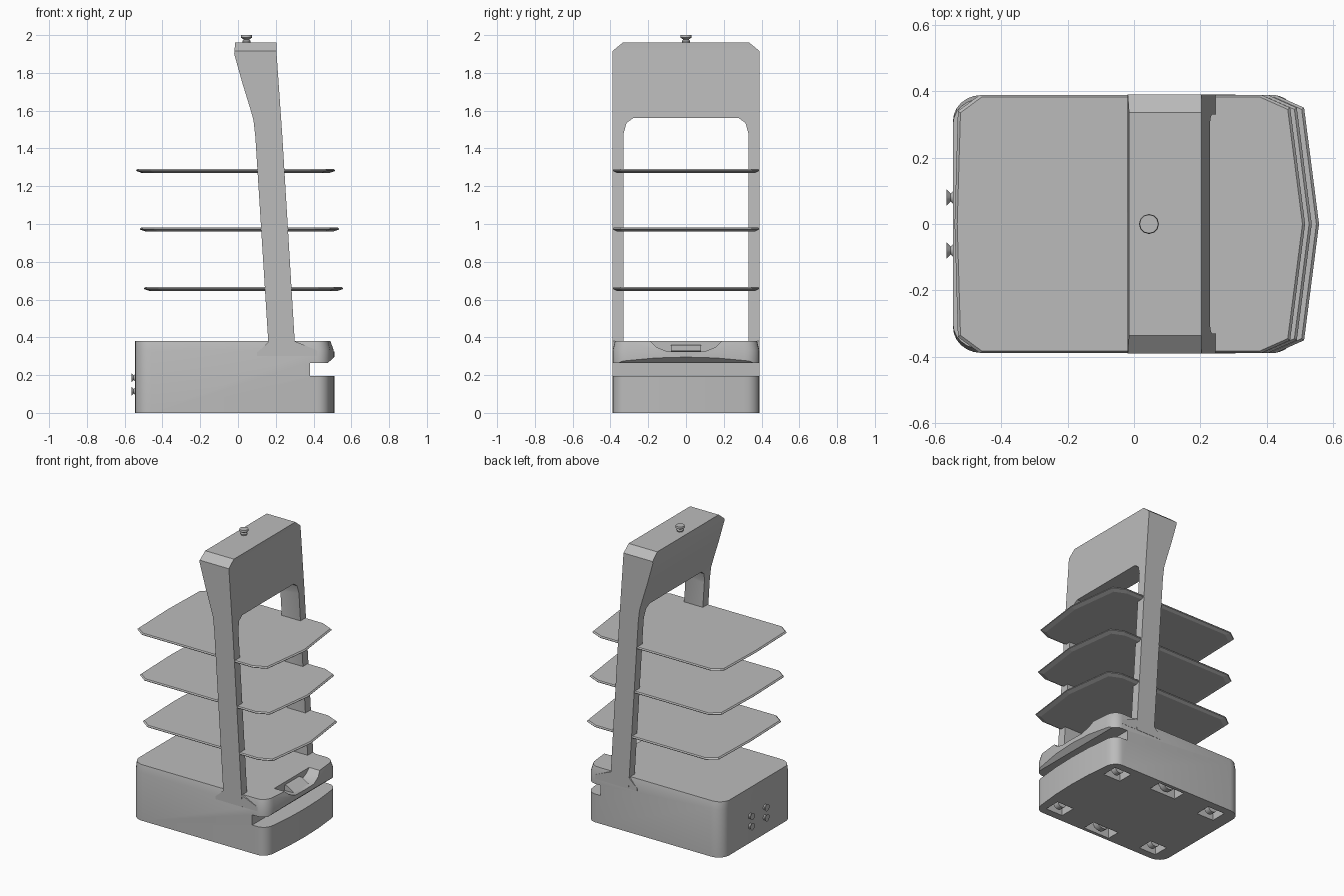
import bpy, bmesh, math
from mathutils import Vector

if "Cube" in bpy.data.objects:
    bpy.data.objects.remove(bpy.data.objects["Cube"], do_unlink=True)

grey = bpy.data.materials.new("light grey")
grey.use_nodes = True
grey.diffuse_color = (0.5, 0.5, 0.5, 1)
grey.node_tree.nodes["Principled BSDF"].inputs["Base Color"].default_value = (0.5, 0.5, 0.5, 1)


def loft(name, rings):
    """Closed solid through rings of 3D points."""
    bm = bmesh.new()
    loops = [[bm.verts.new(p) for p in ring] for ring in rings]
    n = len(loops[0])
    for low, high in zip(loops, loops[1:]):
        for i in range(n):
            j = (i + 1) % n
            bm.faces.new((low[i], low[j], high[j], high[i]))
    bm.faces.new(loops[0][::-1])
    bm.faces.new(loops[-1])
    bmesh.ops.recalc_face_normals(bm, faces=bm.faces)
    mesh = bpy.data.meshes.new(name)
    bm.to_mesh(mesh)
    bm.free()
    mesh.materials.append(grey)
    obj = bpy.data.objects.new(name, mesh)
    bpy.context.collection.objects.link(obj)
    return obj


def prism(name, profile, axis, start, end):
    """Extrude a 2D profile along x or y."""
    def place(p, d):
        return (d, p[0], p[1]) if axis == "x" else (p[0], d, p[1])
    return loft(name, [[place(p, d) for p in profile] for d in (start, end)])


def box(name, centre, size):
    x, y, z = centre
    sx, sy, sz = (s / 2 for s in size)
    rect = [(x - sx, z - sz), (x + sx, z - sz), (x + sx, z + sz), (x - sx, z + sz)]
    return prism(name, rect, "y", y - sy, y + sy)


def turned(name, centre, axis, steps, sides=12):
    """Round part from (distance, radius) steps along an axis."""
    turn = Vector((0, 0, 1)).rotation_difference(Vector(axis))
    angles = [math.tau * i / sides for i in range(sides)]
    return loft(name, [[Vector(centre) + turn @ Vector((r * math.cos(a), r * math.sin(a), d))
                        for a in angles] for d, r in steps])


def boolean(obj, cutter, operation="DIFFERENCE"):
    cutter.hide_render = True
    mod = obj.modifiers.new("cut", "BOOLEAN")
    mod.operation, mod.object, mod.solver = operation, cutter, "EXACT"
    graph = bpy.context.evaluated_depsgraph_get()
    mesh = bpy.data.meshes.new_from_object(obj.evaluated_get(graph))
    obj.modifiers.clear()
    obj.data = mesh
    bpy.data.objects.remove(cutter, do_unlink=True)


def smooth(obj):
    bpy.ops.object.select_all(action="DESELECT")
    obj.select_set(True)
    bpy.context.view_layer.objects.active = obj
    bpy.ops.object.shade_smooth_by_angle(angle=math.radians(30))


def mirrored(half):
    return half + [(x, -y) for x, y in reversed(half) if y > 0.001]


# Base hull with rounded corners and a bowed front
def corner(cx, cy, rx, ry, start):
    return [(cx + rx * math.cos(a), cy + ry * math.sin(a))
            for a in (math.radians(start + 15 * i) for i in range(7))]


outline = corner(0.42, 0.31, 0.07, 0.078, 0) + corner(-0.46, 0.31, 0.085, 0.078, 90)
outline = mirrored([(0.51, 0), (0.505, 0.16)] + outline)


def hull_ring(z, front=0.0, side=0.0):
    return [(x - front * max(0, x) / 0.51, y * (1 - side), z) for x, y in outline]


base = loft("base", [hull_ring(0), hull_ring(0.33), hull_ring(0.38, 0.012, 0.03)])

# Sensor slot around the front, and the sloped lip above it
boolean(base, box("slot_cutter", (0.58, 0, 0.23), (0.4, 1, 0.07)))
boolean(base, prism("lip_cutter", [(0.46, 0.25), (0.6, 0.25), (0.6, 0.36), (0.515, 0.3)],
                    "y", -0.5, 0.5))

# Tapered notch in the front top edge
notch = [(-0.2, 0.39), (-0.16, 0.35), (-0.1, 0.325), (0.1, 0.325), (0.16, 0.35), (0.2, 0.39)]
boolean(base, prism("notch_cutter", notch, "x", 0.41, 0.6))

# Wheel pockets underneath
pockets = [(x, y, 0.13, 0.11) for x in (-0.39, 0.37) for y in (-0.28, 0.28)]
pockets += [(0, y, 0.2, 0.09) for y in (-0.32, 0.32)]
for x, y, length, width in pockets:
    boolean(base, box("pocket_cutter", (x, y, 0.02), (length, width, 0.12)))
smooth(base)

for i, (x, y, length, width) in enumerate(pockets):
    r = length * 0.27
    wheel = turned(f"wheel_{i + 1}", (x, y - 0.02, r + 0.003), (0, 1, 0), [(0, r), (0.04, r)], 16)
    smooth(wheel)

# Sloped handle plate inside the notch
prism("notch_plate", [(0.41, 0.36), (0.43, 0.36), (0.485, 0.328), (0.41, 0.32)],
      "y", -0.08, 0.08)

# Leaning gate frame: side profile intersected with the arch outline
side = [(0.165, 0.3), (0.305, 0.3), (0.235, 1.46), (0.203, 1.92), (0.203, 1.96),
        (-0.015, 1.96), (-0.02, 1.9), (0.022, 1.75), (0.065, 1.61), (0.082, 1.55), (0.092, 1.46)]
frame = prism("frame", side, "y", -0.5, 0.5)
half_arch = [(0.28, 1.56), (0.315, 1.535), (0.33, 1.48), (0.33, 0.2), (0.39, 0.2),
             (0.39, 1.915), (0.335, 1.96)]
arch = half_arch + [(-y, z) for y, z in reversed(half_arch)]
boolean(frame, prism("arch_cutter", arch, "x", -0.5, 0.6), "INTERSECT")
smooth(frame)

# Shoulders where the legs meet the base
shoulder = [(0.1, 0.32), (0.13, 0.345), (0.165, 0.38), (0.3, 0.38), (0.42, 0.33), (0.42, 0.3), (0.1, 0.3)]
for name, s in (("left_shoulder", 1), ("right_shoulder", -1)):
    prism(name, shoulder, "y", 0.33 * s, 0.389 * s)

# Trays: pointed front, clipped rear corners, bevelled underside
tray_half = [(0.53, 0), (0.485, 0.35), (0.4, 0.388), (-0.45, 0.388), (-0.515, 0.34), (-0.525, 0)]
tray = mirrored(tray_half)
for name, z, shift in (("lower_tray", 0.645, 0.027), ("middle_tray", 0.96, 0.005),
                       ("upper_tray", 1.27, -0.015)):
    loft(name, [[(x * k + shift, y * k, z + h) for x, y in tray]
                for h, k in ((0, 0.94), (0.01, 0.995), (0.014, 1), (0.022, 0.985))])

# Stop button on top and rear buttons
smooth(turned("stop_button", (0.045, 0, 1.955), (0, 0, 1),
              [(0, 0.018), (0.015, 0.022), (0.022, 0.014), (0.032, 0.03), (0.045, 0.028)]))
for y in (-0.08, 0.08):
    for z in (0.115, 0.185):
        smooth(turned("rear_button", (-0.542, y, z), (-1, 0, 0),
                      [(0, 0.022), (0.01, 0.012), (0.022, 0.024)]))
